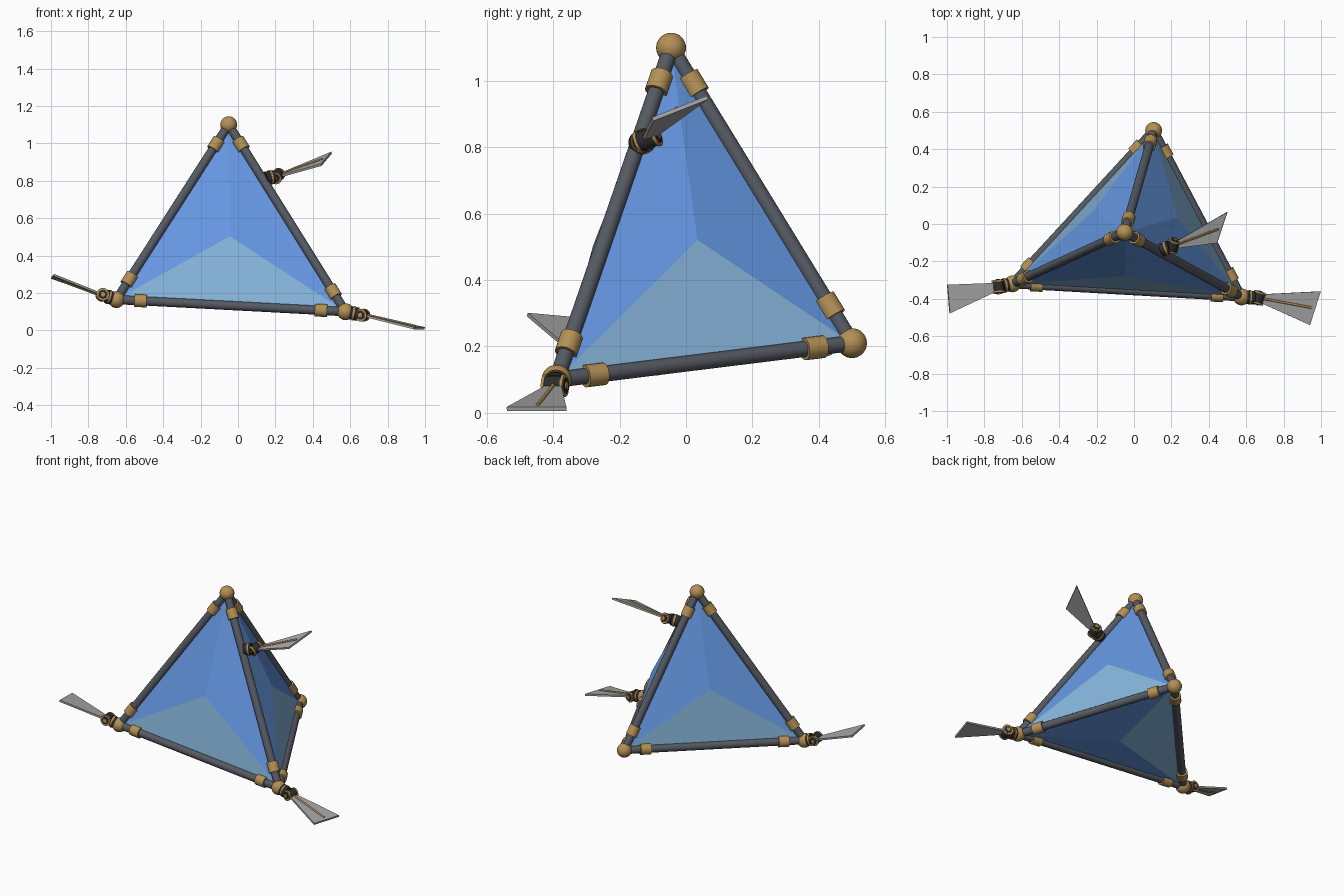
import bpy, bmesh
from mathutils import Vector as V

cube = bpy.data.objects.get("Cube")
if cube:
    bpy.data.objects.remove(cube, do_unlink=True)


def material(name, rgb):
    m = bpy.data.materials.new(name)
    m.use_nodes = True
    m.diffuse_color = (*rgb, 1)
    m.node_tree.nodes["Principled BSDF"].inputs["Base Color"].default_value = (*rgb, 1)
    return m


BLUE = material("panel blue", (0.13, 0.31, 0.76))
PALE = material("panel pale blue", (0.24, 0.46, 0.70))
SLATE = material("slate tube", (0.09, 0.10, 0.12))
BRASS = material("brass", (0.45, 0.28, 0.09))
BLACK = material("motor black", (0.025, 0.025, 0.027))
GREY = material("blade grey", (0.38, 0.38, 0.38))


def finish(name, bm, *mats, smooth=True):
    bmesh.ops.recalc_face_normals(bm, faces=bm.faces)
    mesh = bpy.data.meshes.new(name)
    bm.to_mesh(mesh)
    bm.free()
    for m in mats:
        mesh.materials.append(m)
    ob = bpy.data.objects.new(name, mesh)
    bpy.context.collection.objects.link(ob)
    if smooth:
        bpy.ops.object.select_all(action="DESELECT")
        ob.select_set(True)
        bpy.context.view_layer.objects.active = ob
        bpy.ops.object.shade_smooth_by_angle()
    return ob


def rod(name, a, b, radius, mat, sides=24):
    """Cylinder running from point a to point b."""
    bm = bmesh.new()
    bmesh.ops.create_cone(bm, cap_ends=True, segments=sides, radius1=radius,
                          radius2=radius, depth=(b - a).length)
    ob = finish(name, bm, mat)
    ob.rotation_mode = "QUATERNION"
    ob.rotation_quaternion = (b - a).to_track_quat("Z", "Y")
    ob.location = (a + b) / 2
    return ob


# Frame corners
corners = {
    "top": V((-0.05, -0.045, 1.10)),
    "right": V((-0.65, -0.32, 0.165)),
    "left": V((0.575, -0.39, 0.10)),
    "back": V((0.105, 0.50, 0.21)),
}
middle = sum(corners.values(), V()) / 4

# Corner balls
for name, p in corners.items():
    bm = bmesh.new()
    bmesh.ops.create_uvsphere(bm, u_segments=32, v_segments=16, radius=0.045)
    finish(name + "_ball", bm, BRASS).location = p

# Tubes with a ferrule near each end
names = list(corners)
for i, na in enumerate(names):
    for nb in names[i + 1:]:
        a, b = corners[na], corners[nb]
        rod(f"{na}_{nb}_tube", a, b, 0.024, SLATE)
        for p, q in ((a, b), (b, a)):
            d = (q - p).normalized()
            rod(f"{na}_{nb}_ferrule", p + d * 0.098, p + d * 0.163, 0.034, BRASS)

# Shallow bulging panels; the third opposite the leading corner is pale
for trio in (("top", "right", "left"), ("top", "left", "back"),
             ("top", "back", "right"), ("left", "back", "right")):
    a, b, c = (corners[n] for n in trio)
    n = (b - a).cross(c - a).normalized()
    if n.dot(a - middle) < 0:
        n = -n
    peak = a * 0.37 + (b + c) * 0.315 + n * 0.042
    bm = bmesh.new()
    for p, q, slot in ((a, b, 0), (b, c, 1), (c, a, 0)):
        tri = [p, q, peak]
        if (q - p).cross(peak - p).dot(n) < 0:
            tri.reverse()
        bm.faces.new([bm.verts.new(v) for v in tri]).material_index = slot
    bmesh.ops.remove_doubles(bm, verts=bm.verts, dist=0.0001)
    finish("_".join(trio) + "_panel", bm, BLUE, PALE, smooth=False)


def paddle(name, mount, hub, tip_a, tip_b, rib_side):
    """Motor, hinge hub and flared blade with a rib on one side."""
    axis = (tip_a - tip_b).normalized()
    out = (hub - mount).normalized()
    reach = (hub - mount).length
    # Motor and collar between the frame and the hub
    rod(name + "_motor", mount + out * 0.015, mount + out * (reach - 0.022), 0.036, BLACK)
    rod(name + "_collar", mount + out * 0.040, mount + out * 0.050, 0.039, BRASS)
    # Hinge drum with ringed brass ends
    for part, half, radius, mat in (("drum", 0.030, 0.030, BLACK),
                                    ("end_cap", 0.036, 0.024, BLACK),
                                    ("pin", 0.040, 0.012, BRASS)):
        rod(f"{name}_{part}", hub - axis * half, hub + axis * half, radius, mat)
    for s in (-1, 1):
        rod(name + "_ring", hub + axis * s * 0.025, hub + axis * s * 0.034, 0.034, BRASS)
    # Flared blade
    tip = (tip_a + tip_b) / 2
    along = (tip - hub).normalized()
    root = hub + along * 0.02
    n = along.cross(axis).normalized()
    if n.z < 0:
        n = -n
    outline = [root + axis * 0.024, tip_a, tip_b, root - axis * 0.024]
    bm = bmesh.new()
    face = bm.faces.new([bm.verts.new(p - n * 0.006) for p in outline])
    grown = bmesh.ops.extrude_face_region(bm, geom=[face])["geom"]
    bmesh.ops.translate(bm, vec=n * 0.012,
                        verts=[g for g in grown if isinstance(g, bmesh.types.BMVert)])
    finish(name + "_blade", bm, GREY, smooth=False)
    # Stiffening rib
    lift = n * 0.007 * rib_side
    rod(name + "_rib", hub + lift, hub.lerp(tip, 0.93) + lift, 0.006, BRASS, 12)


edge_mount = corners["top"].lerp(corners["left"], 0.29)
paddle("upper_paddle", edge_mount, V((0.21, -0.115, 0.825)),
       V((0.50, 0.065, 0.95)), V((0.445, -0.10, 0.885)), 1)
paddle("right_paddle", corners["right"], V((-0.725, -0.335, 0.19)),
       V((-0.998, -0.325, 0.282)), V((-0.985, -0.478, 0.296)), -1)
paddle("left_paddle", corners["left"], V((0.665, -0.395, 0.082)),
       V((0.998, -0.36, 0.012)), V((0.94, -0.54, 0.012)), 1)
